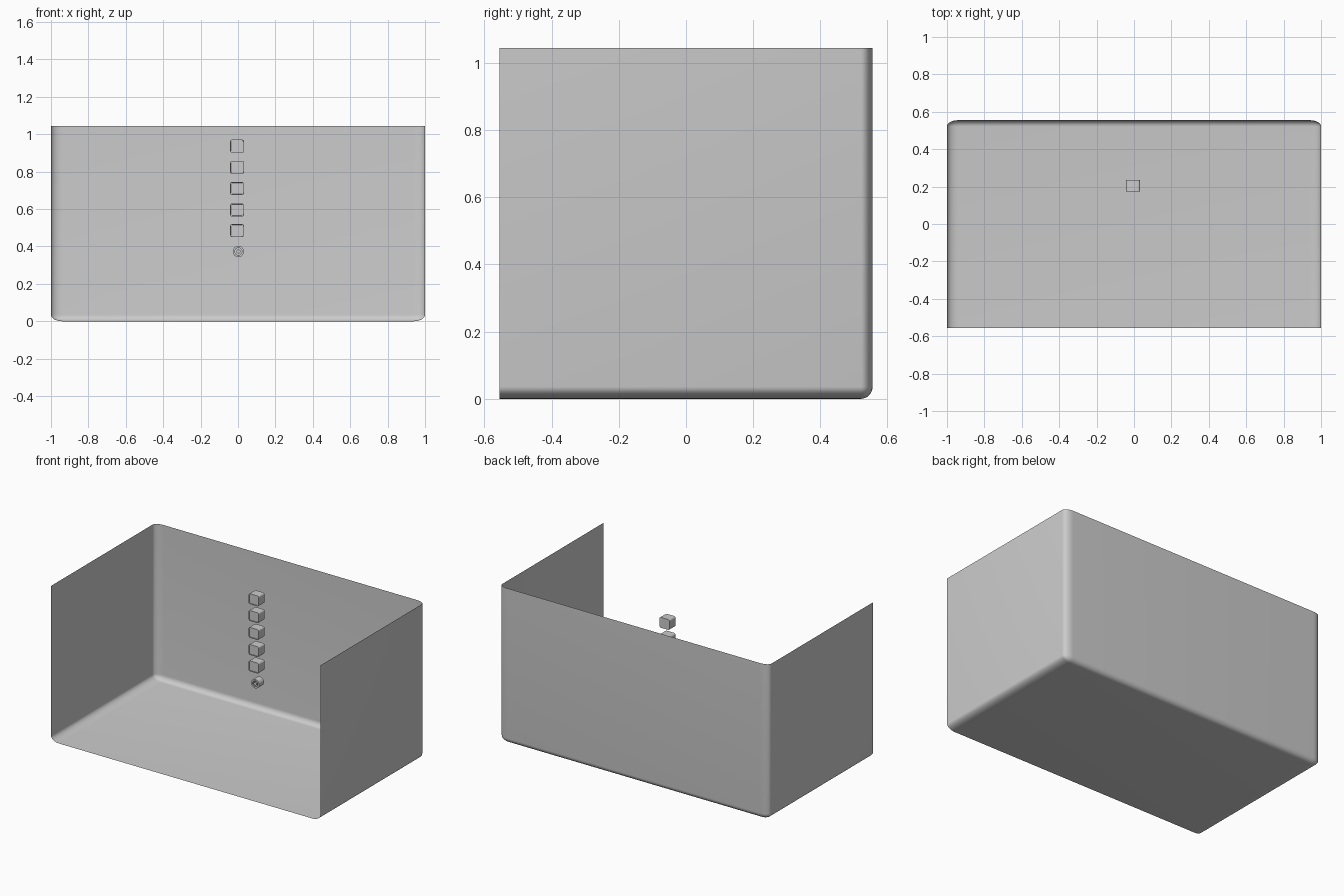
import bpy, bmesh, math
from mathutils import Matrix, Vector

if "Cube" in bpy.data.objects:
    bpy.data.objects.remove(bpy.data.objects["Cube"])


def finish(bm, name, angle=35):
    mesh = bpy.data.meshes.new(name)
    bm.to_mesh(mesh)
    bm.free()
    obj = bpy.data.objects.new(name, mesh)
    bpy.context.collection.objects.link(obj)
    bpy.ops.object.select_all(action='DESELECT')
    obj.select_set(True)
    bpy.context.view_layer.objects.active = obj
    bpy.ops.object.shade_smooth_by_angle(angle=math.radians(angle))
    return obj


# Room shell: floor, back and two sides, open at the front and top
def make_room(width, depth, height, radii):
    rx, ry, rz = radii
    bm = bmesh.new()
    # bevel with a unit radius, then scale to get a different radius per axis
    bmesh.ops.create_cube(bm, size=1, matrix=Matrix.Diagonal(
        (width / rx, depth / ry, height / rz, 1)))
    bm.normal_update()
    gone = [f for f in bm.faces if f.normal.z > 0.9 or f.normal.y < -0.9]
    bmesh.ops.delete(bm, geom=gone, context='FACES')
    inner = [e for e in bm.edges if len(e.link_faces) == 2]
    bmesh.ops.bevel(bm, geom=inner, offset=1, offset_type='OFFSET', segments=8,
                    profile=0.5, affect='EDGES')
    bmesh.ops.scale(bm, vec=(rx, ry, rz), verts=bm.verts)
    bmesh.ops.translate(bm, vec=(0, 0, height / 2), verts=bm.verts)
    finish(bm, "room_shell", 40)


# Small tile block: rounded outline and a raised rim on the front
def make_tile(name, x, y, z):
    bm = bmesh.new()
    bmesh.ops.create_cube(bm, size=1,
                          matrix=Matrix.Diagonal((0.076, 0.062, 0.07, 1)))
    sides = [e for e in bm.edges
             if abs((e.verts[0].co - e.verts[1].co).y) > 0.01]
    bmesh.ops.bevel(bm, geom=sides, offset=0.012, segments=5,
                    profile=0.5, affect='EDGES')
    bm.normal_update()
    front = [f for f in bm.faces if f.normal.y < -0.9]
    bmesh.ops.inset_region(bm, faces=front, thickness=0.004)
    bmesh.ops.inset_region(bm, faces=front, thickness=0.0005, depth=-0.004)
    bmesh.ops.translate(bm, vec=(x, y, z), verts=bm.verts)
    finish(bm, name)


# Lowest item: a plain ring with a round hub
def make_ring(name, x, y, z, depth=0.05):
    bm = bmesh.new()
    turn = Matrix.Translation((x, y, z)) @ Matrix.Rotation(math.pi / 2, 4, 'X')
    n = 32
    profile = [(0.019, -depth / 2), (0.030, -depth / 2),
               (0.030, depth / 2), (0.019, depth / 2)]
    rings = []
    for i in range(n):
        a = 2 * math.pi * i / n
        rings.append([bm.verts.new(turn @ Vector((r * math.cos(a), r * math.sin(a), h)))
                      for r, h in profile])
    for i in range(n):
        a, b = rings[i], rings[(i + 1) % n]
        for j in range(4):
            k = (j + 1) % 4
            bm.faces.new((a[j], b[j], b[k], a[k]))
    bmesh.ops.create_cone(bm, cap_ends=True, segments=24, radius1=0.011,
                          radius2=0.011, depth=depth, matrix=turn)
    bmesh.ops.recalc_face_normals(bm, faces=bm.faces)
    finish(bm, name)


make_room(2.0, 1.11, 1.043, (0.06, 0.034, 0.036))
for i, z in enumerate((0.936, 0.823, 0.71, 0.595, 0.485)):
    make_tile(f"tile_block_{i + 1}", -0.005, 0.204, z)
make_ring("ring_block", 0.002, 0.204, 0.373)
